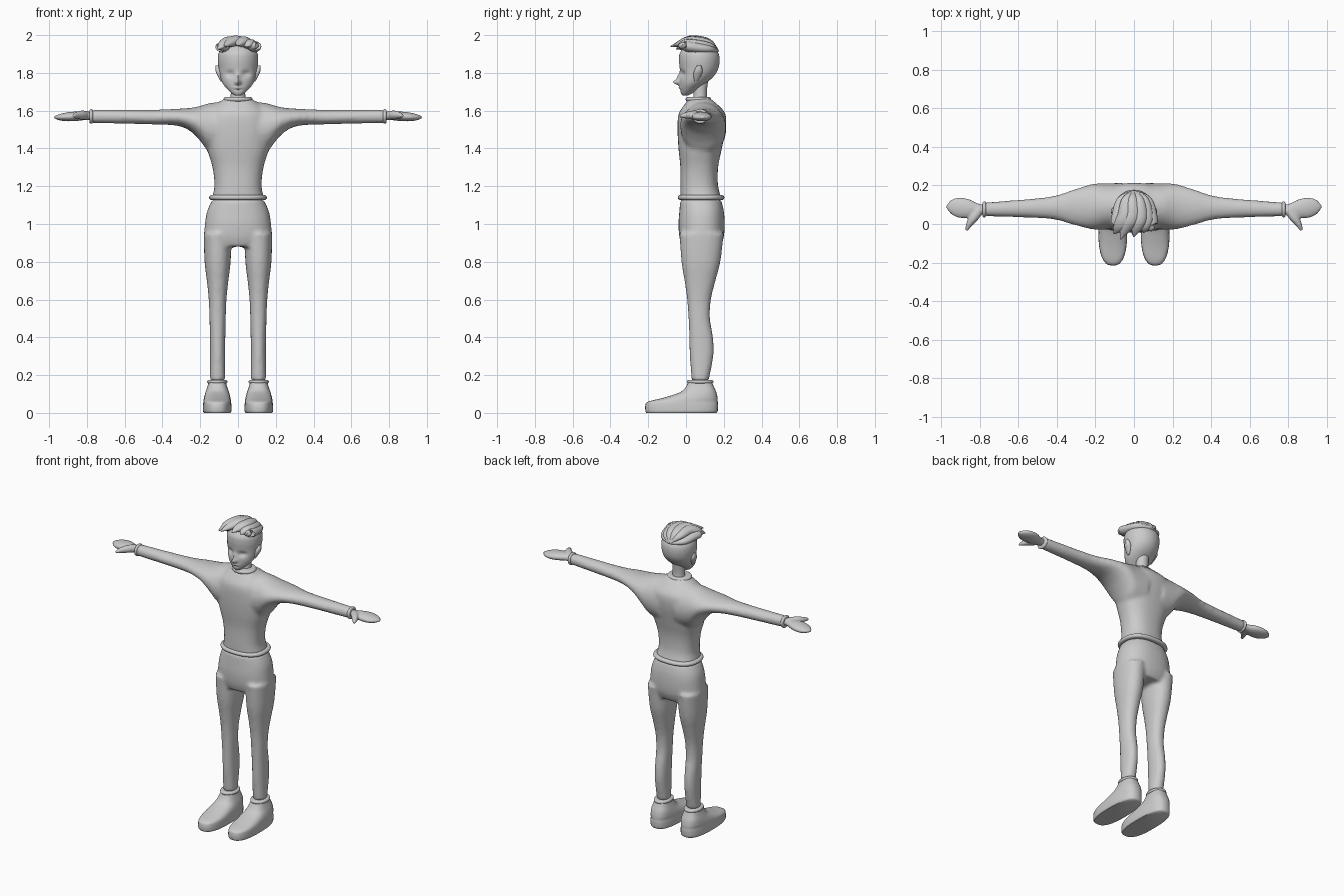
import bpy
import bmesh
import math
from mathutils import Vector

cube = bpy.data.objects.get("Cube")
if cube:
    bpy.data.objects.remove(cube)

grey = bpy.data.materials.new("plain_grey")
grey.use_nodes = True
grey.diffuse_color = (0.6, 0.6, 0.6, 1)
grey.node_tree.nodes["Principled BSDF"].inputs["Base Color"].default_value = grey.diffuse_color


def spline(rows, steps):
    """Smoothly resample a list of equal-length rows."""
    rows = [Vector(row) for row in rows]
    last = len(rows) - 1
    slopes = [(rows[min(i + 1, last)] - rows[max(i - 1, 0)]) / 2 for i in range(last + 1)]
    resampled = []
    for i in range(last):
        for step in range(steps):
            t = step / steps
            u = 1 - t
            resampled.append(rows[i] * (u * u * (1 + 2 * t)) + slopes[i] * (t * u * u)
                             + rows[i + 1] * (t * t * (3 - 2 * t)) - slopes[i + 1] * (t * t * u))
    return resampled + [rows[-1]]


def skin(bm, loops):
    """Join loops of points into a closed surface."""
    rings = [[bm.verts.new(point) for point in loop] for loop in loops]
    faces = [bm.faces.new(rings[0]), bm.faces.new(rings[-1])]
    for low, high in zip(rings, rings[1:]):
        for k in range(len(low)):
            faces.append(bm.faces.new((low[k - 1], low[k], high[k], high[k - 1])))
    bmesh.ops.recalc_face_normals(bm, faces=faces)


def rounded(value, power):
    return math.copysign(abs(value) ** (2 / power), value)


def loft(bm, rows, axis="z", mid=0, lean=0, sides=32, power=2, steps=4, side=1):
    """Rows hold position, half width, then low and high of the remaining axis.
    The width is centred on mid, which shifts by lean along the loft."""
    loops = []
    for at, half, low, high in spline(rows, steps):
        loop = []
        for k in range(sides):
            angle = math.tau * k / sides
            a = mid + lean * at + half * rounded(math.cos(angle), power)
            b = (low + high) / 2 + (high - low) / 2 * rounded(math.sin(angle), power)
            x, y, z = (a, b, at) if axis == "z" else (at, a, b)
            loop.append((x * side, y, z))
        loops.append(loop)
    skin(bm, loops)


def tube(bm, points, radii, sides=12, flat=1, side=1):
    """Sweep a tapering, flattened tube along a path."""
    path = spline([(*point, radius) for point, radius in zip(points, radii)], 5)
    loops = []
    for i, spot in enumerate(path):
        along = (path[min(i + 1, len(path) - 1)] - path[max(i - 1, 0)]).xyz.normalized()
        across = along.cross(Vector((0, 0, 1))).normalized()
        up = across.cross(along)
        loop = []
        for k in range(sides):
            angle = math.tau * k / sides
            point = spot.xyz + (across * math.cos(angle) + up * math.sin(angle) * flat) * spot.w
            loop.append((point.x * side, point.y, point.z))
        loops.append(loop)
    skin(bm, loops)


def finish(name, bm, voxel=0):
    """Make the object; a voxel size melts overlapping pieces into one skin."""
    mesh = bpy.data.meshes.new(name)
    bm.to_mesh(mesh)
    bm.free()
    obj = bpy.data.objects.new(name, mesh)
    bpy.context.collection.objects.link(obj)
    mesh.materials.append(grey)
    if voxel:
        remesh = obj.modifiers.new("Blend", "REMESH")
        remesh.mode = "VOXEL"
        remesh.voxel_size = voxel
        remesh.use_smooth_shade = True
        soften = obj.modifiers.new("Soften", "SMOOTH")
        soften.iterations = 4
    else:
        bpy.ops.object.select_all(action="DESELECT")
        obj.select_set(True)
        bpy.context.view_layer.objects.active = obj
        bpy.ops.object.shade_smooth_by_angle(angle=math.radians(50))


def band(name, at, half, low, high, bulge, **options):
    """A rounded rim around a limb or the waist."""
    rows = []
    for k in range(9):
        angle = math.pi * k / 8
        grow = bulge * math.sin(angle)
        rows.append((at - bulge * math.cos(angle), half + grow, low - grow, high + grow))
    bm = bmesh.new()
    loft(bm, rows, steps=1, **options)
    finish(name, bm)


SIDES = ((1, "left"), (-1, "right"))

# Sweater: body and both sleeves melted together
bm = bmesh.new()
loft(bm, [(1.13, .14, -.03, .19), (1.2, .125, -.03, .17), (1.3, .135, -.03, .17),
          (1.4, .165, -.04, .19), (1.5, .18, -.045, .21), (1.58, .165, -.04, .21),
          (1.63, .12, -.01, .17), (1.67, .06, .02, .12)], power=2.4)
for side, label in SIDES:
    loft(bm, [(.06, .12, 1.36, 1.65), (.15, .12, 1.38, 1.64), (.2, .12, 1.44, 1.625),
              (.25, .11, 1.49, 1.615), (.32, .09, 1.52, 1.61), (.45, .056, 1.527, 1.605),
              (.78, .036, 1.535, 1.605)], axis="x", mid=.095, lean=-.025, side=side)
finish("sweater", bm, .012)
band("sweater_hem", 1.14, .14, -.03, .19, .013, power=2.4)
band("collar", 1.66, .065, .01, .12, .012)

# Trousers: hips and both legs melted together
bm = bmesh.new()
loft(bm, [(.88, .15, -.02, .18), (.93, .177, -.035, .2), (1, .175, -.04, .205),
          (1.07, .163, -.035, .2), (1.13, .135, -.03, .185)], power=2.3)
for side, label in SIDES:
    loft(bm, [(.17, .04, .03, .12), (.3, .04, .02, .145), (.4, .041, .017, .143),
              (.5, .043, .013, .127), (.6, .047, .006, .132), (.7, .057, -.008, .156),
              (.8, .069, -.024, .182), (.95, .074, -.035, .2)], mid=.108, side=side, power=2.2)
finish("trousers", bm, .011)

for side, label in SIDES:
    # Mitten hand with a forward thumb
    band(label + "_sleeve_cuff", .777, .033, 1.54, 1.6, .009,
         axis="x", mid=.095, lean=-.025, side=side)
    bm = bmesh.new()
    loft(bm, [(.77, .025, 1.55, 1.592), (.81, .03, 1.55, 1.592), (.86, .049, 1.545, 1.595),
              (.91, .052, 1.544, 1.59), (.95, .036, 1.55, 1.58), (.975, .005, 1.56, 1.57)],
         axis="x", mid=.01, lean=.082, side=side)
    tube(bm, [(.8, .075, 1.575), (.83, .035, 1.577), (.855, 0, 1.575), (.87, -.034, 1.57)],
         [.024, .024, .017, .008], side=side)
    finish(label + "_hand", bm, .006)

    # Ankle cuff, and a shoe stacked from sole to ankle
    band(label + "_ankle_cuff", .165, .044, .015, .135, .01, mid=.11, side=side)
    bm = bmesh.new()
    loft(bm, [(0, .07, -.21, .16), (.01, .075, -.215, .168), (.04, .075, -.215, .17),
              (.06, .073, -.2, .168), (.08, .07, -.12, .167), (.11, .062, -.03, .16),
              (.14, .052, 0, .147), (.165, .045, .012, .137)],
         mid=.11, power=2.6, side=side)
    finish(label + "_shoe", bm)

    # Ear
    bm = bmesh.new()
    loft(bm, [(1.755, .005, .045, .06), (1.78, .012, .04, .077), (1.81, .016, .042, .088),
              (1.84, .008, .06, .08)], mid=-.44, lean=.3, side=side, sides=16)
    finish(label + "_ear", bm)

# Neck
bm = bmesh.new()
loft(bm, [(1.63, .045, .03, .12), (1.69, .038, .04, .11), (1.78, .04, .035, .12)])
finish("neck", bm)

# Head, with the face pushed in and out by soft bumps
bm = bmesh.new()
loft(bm, [(1.68, .015, -.018, .01), (1.69, .032, -.026, .03), (1.715, .058, -.032, .065),
          (1.745, .081, -.034, .105), (1.78, .094, -.034, .145), (1.82, .102, -.033, .17),
          (1.87, .107, -.037, .178), (1.91, .1, -.03, .168), (1.95, .07, .01, .13),
          (1.973, .01, .06, .08)], sides=64, steps=6)
# Each bump: side offset, height, spread across, spread up, push along y
bumps = [(0, 1.75, .013, .013, -.032), (0, 1.775, .01, .02, -.014),
         (0, 1.722, .02, .006, -.006), (0, 1.71, .022, .004, .004)]
bumps += [(side * .042, 1.795, .024, .017, .015) for side, label in SIDES]
for vert in bm.verts:
    if vert.co.y < .03:
        vert.co.y += sum(push * math.exp(-((vert.co.x - x) / wide) ** 2
                                         - ((vert.co.z - z) / tall) ** 2)
                         for x, z, wide, tall, push in bumps)
finish("head", bm)

# Hair: locks fanning forward from the crown, each with a middle x and z and a tip
bm = bmesh.new()
for mid, top, tip in [(-.075, 1.935, (-.1, 0, 1.925)), (-.045, 1.965, (-.105, -.05, 1.925)),
                      (-.01, 1.97, (-.07, -.08, 1.94)), (.03, 1.965, (0, -.065, 1.945)),
                      (.06, 1.95, (.05, -.045, 1.94)), (.08, 1.935, (.095, 0, 1.94))]:
    bend = ((mid + tip[0]) / 2, -.01, (top + tip[2]) / 2 + .006)
    tube(bm, [(0, .168, 1.915), (mid * .8, .12, top - .01), (mid, .04, top), bend, tip],
         [.008, .03, .041, .034, .004], flat=.7)
finish("hair", bm)
